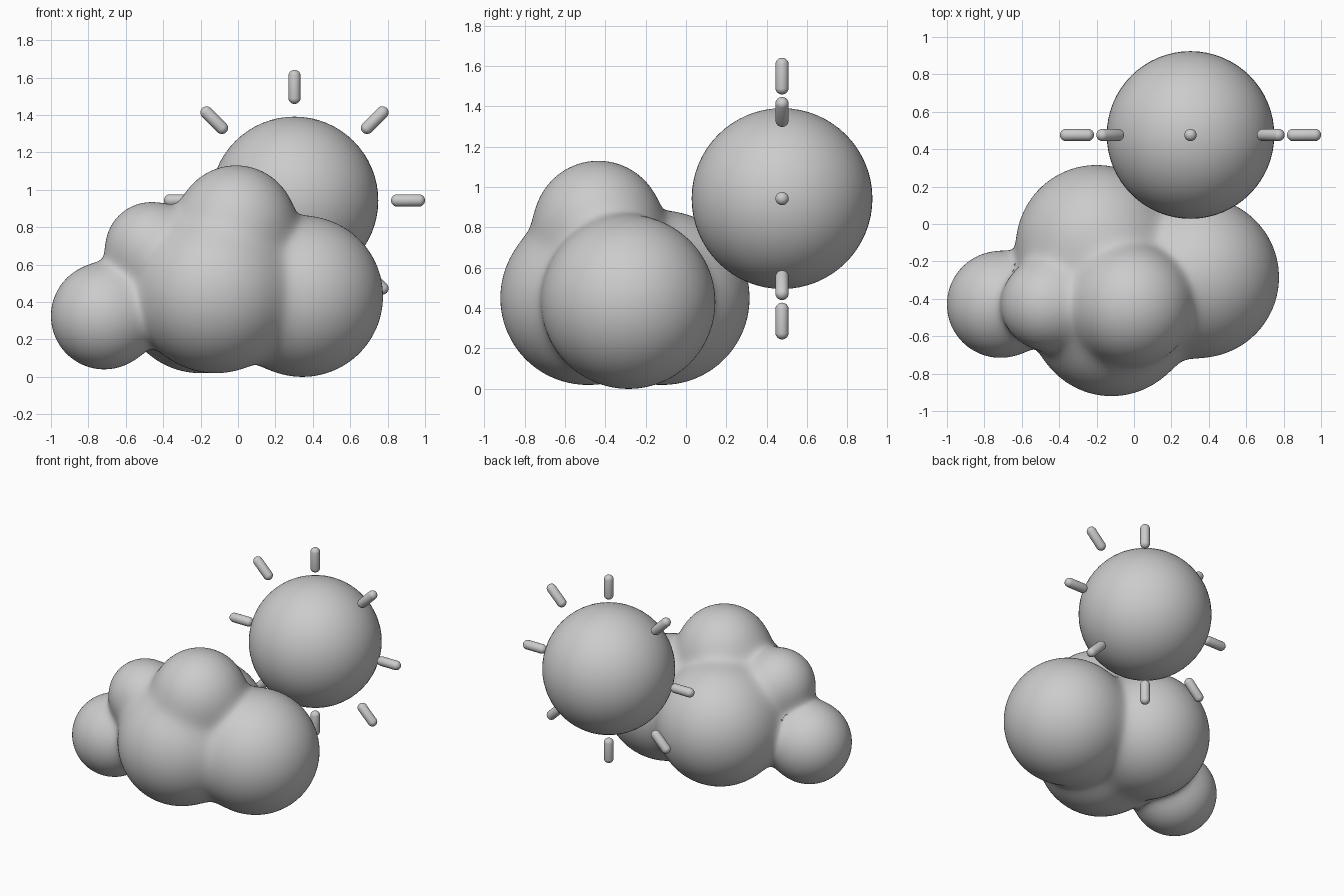
import bpy, bmesh, math
from mathutils import Vector

if "Cube" in bpy.data.objects:
    bpy.data.objects.remove(bpy.data.objects["Cube"])


def mesh_object(name, bm):
    mesh = bpy.data.meshes.new(name)
    bm.to_mesh(mesh)
    bm.free()
    obj = bpy.data.objects.new(name, mesh)
    bpy.context.collection.objects.link(obj)
    return obj


def smooth(obj):
    obj.data.polygons.foreach_set("use_smooth", [True] * len(obj.data.polygons))


# Cloud puffs: centre, radius
PUFFS = [(Vector(c), r) for c, r in (
    ((0.345, -0.285, 0.43), 0.43),    # right
    ((-0.12, -0.49, 0.45), 0.43),     # front middle
    ((-0.20, -0.115, 0.45), 0.43),    # back middle
    ((-0.715, -0.43, 0.325), 0.285),  # far left
    ((-0.01, -0.435, 0.81), 0.32),    # top
    ((-0.465, -0.43, 0.69), 0.243),   # upper left
)]
BLEND = 0.035


def blended(p):
    """Soft-union distance and gradient of all puffs."""
    total, grad = 0.0, Vector()
    for c, r in PUFFS:
        d = p - c
        dist = d.length
        w = math.exp(-(dist - r) / BLEND)
        total += w
        grad += d * (w / dist)
    return -BLEND * math.log(total), grad / total


# Cloud: fuse the puffs into one skin, then pull it onto the soft union
bm = bmesh.new()
for c, r in PUFFS:
    ret = bmesh.ops.create_icosphere(bm, subdivisions=5, radius=r)
    bmesh.ops.translate(bm, verts=ret["verts"], vec=c)
cloud = mesh_object("cloud", bm)
bpy.context.view_layer.objects.active = cloud
cloud.select_set(True)
fuse = cloud.modifiers.new("fuse", 'REMESH')
fuse.mode = 'VOXEL'
fuse.voxel_size = 0.02
relax = cloud.modifiers.new("relax", 'SMOOTH')
relax.factor = 0.5
relax.iterations = 6
for m in (fuse.name, relax.name):
    bpy.ops.object.modifier_apply(modifier=m)
for v in cloud.data.vertices:
    p = v.co.copy()
    for _ in range(5):
        d, g = blended(p)
        p -= g * (d / max(g.length_squared, 0.2))
    v.co = p
smooth(cloud)

# Sun ball
SUN = Vector((0.302, 0.476, 0.943))
bm = bmesh.new()
bmesh.ops.create_uvsphere(bm, u_segments=64, v_segments=32, radius=0.448)
sun = mesh_object("sun", bm)
sun.location = SUN
smooth(sun)

# Sun rays: eight capsules in a ring
RAY_R, RAY_LEN, RING = 0.033, 0.182, 0.607
bm = bmesh.new()
bmesh.ops.create_uvsphere(bm, u_segments=20, v_segments=13, radius=RAY_R)
for v in bm.verts:
    v.co.z += math.copysign(RAY_LEN / 2 - RAY_R, v.co.z)
ray = mesh_object("sun_ray_1", bm)
smooth(ray)
for i in range(8):
    obj = ray
    if i:
        obj = bpy.data.objects.new(f"sun_ray_{i + 1}", ray.data)
        bpy.context.collection.objects.link(obj)
    a = i * math.pi / 4
    obj.location = SUN + RING * Vector((math.sin(a), 0, math.cos(a)))
    obj.rotation_euler = (0, a, 0)
